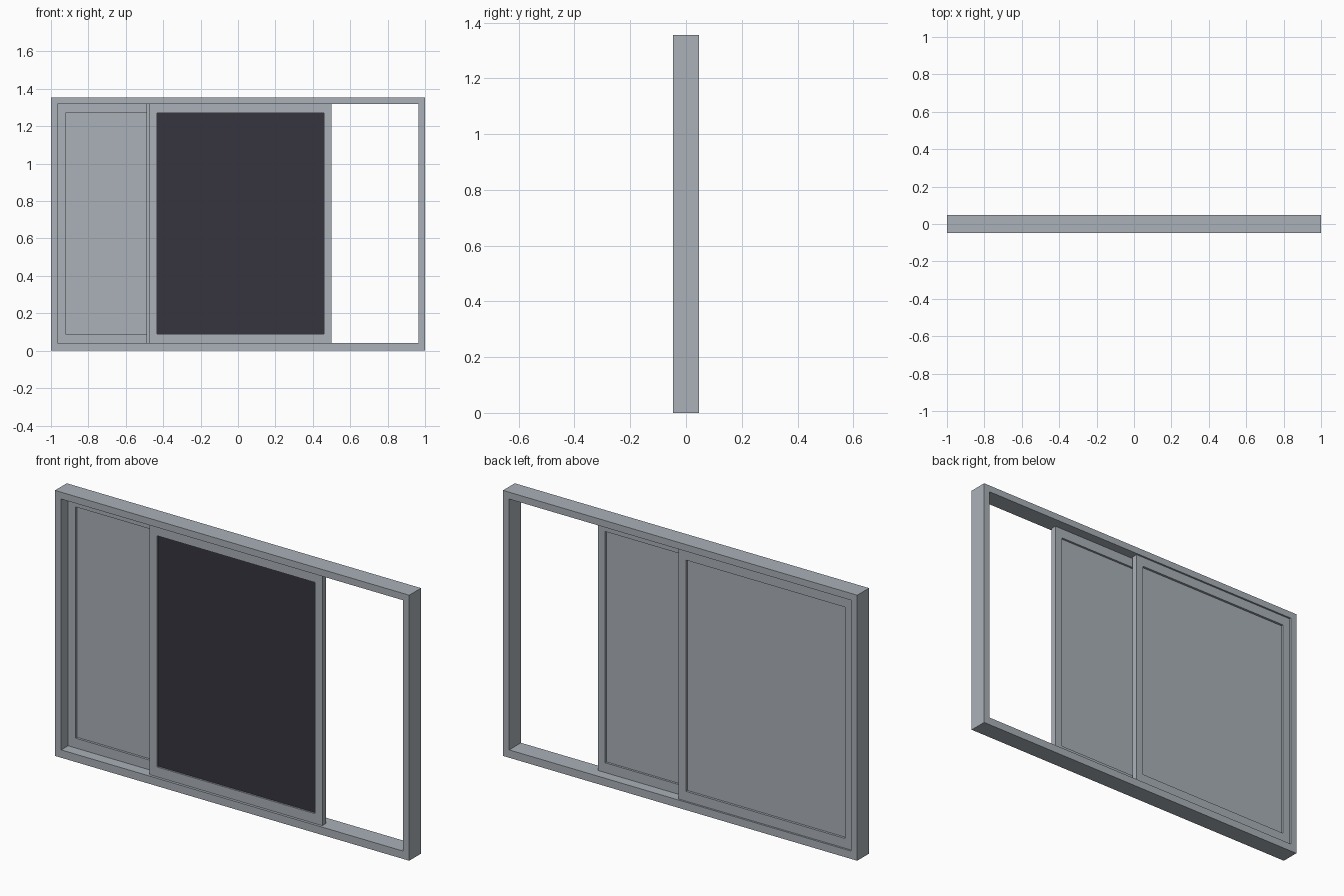
import bpy, bmesh

if "Cube" in bpy.data.objects:
    bpy.data.objects.remove(bpy.data.objects["Cube"])


def material(name, rgb):
    m = bpy.data.materials.new(name)
    m.diffuse_color = (*rgb, 1.0)
    m.use_nodes = True
    m.node_tree.nodes["Principled BSDF"].inputs["Base Color"].default_value = m.diffuse_color
    return m


GREY = material("window_grey", (0.40, 0.44, 0.48))
DARK = material("dark_screen", (0.037, 0.036, 0.050))


def finish(name, bm, mats):
    bmesh.ops.recalc_face_normals(bm, faces=bm.faces)
    me = bpy.data.meshes.new(name)
    bm.to_mesh(me)
    bm.free()
    for m in mats:
        me.materials.append(m)
    ob = bpy.data.objects.new(name, me)
    bpy.context.collection.objects.link(ob)
    return ob


def box(name, x0, x1, y0, y1, z0, z1, front_mat=None):
    bm = bmesh.new()
    bmesh.ops.create_cube(bm, size=1)
    for v in bm.verts:
        v.co = (x1 if v.co.x > 0 else x0, y1 if v.co.y > 0 else y0,
                z1 if v.co.z > 0 else z0)
    bmesh.ops.recalc_face_normals(bm, faces=bm.faces)
    if front_mat:
        for f in bm.faces:
            f.material_index = 1 if f.normal.y < -0.5 else 0
    return finish(name, bm, [GREY] + ([front_mat] if front_mat else []))


def ring(name, x0, x1, z0, z1, y0, y1, side, bottom, top):
    """Mitred rectangular frame with an open middle."""
    bm = bmesh.new()
    outer = [(x0, z0), (x1, z0), (x1, z1), (x0, z1)]
    inner = [(x0 + side, z0 + bottom), (x1 - side, z0 + bottom),
             (x1 - side, z1 - top), (x0 + side, z1 - top)]
    loops = [[bm.verts.new((x, y, z)) for x, z in pts]
             for pts, y in ((outer, y0), (inner, y0), (inner, y1), (outer, y1))]
    for k in range(4):
        a, b = loops[k], loops[(k + 1) % 4]
        for i in range(4):
            j = (i + 1) % 4
            bm.faces.new((a[i], a[j], b[j], b[i]))
    return finish(name, bm, [GREY])


# Fixed outer frame
ring("outer_frame", -1, 1, 0, 1.355, -0.0475, 0.0475, 0.035, 0.04, 0.035)

# Rear sash on the left, with its pane
ring("rear_sash", -0.965, 0.015, 0.04, 1.32, 0.008, 0.038, 0.042, 0.05, 0.05)
box("rear_pane", -0.925, -0.025, 0.020, 0.026, 0.088, 1.272)

# Front sliding sash in the middle; its pane carries a dark screen face
ring("front_sash", -0.475, 0.50, 0.04, 1.32, -0.034, -0.004, 0.041, 0.05, 0.05)
box("front_pane", -0.435, 0.46, -0.025, -0.015, 0.089, 1.271, DARK)

# Narrow interlock strip along the left stile of the front sash
box("interlock_strip", -0.488, -0.474, -0.014, -0.004, 0.04, 1.32)
